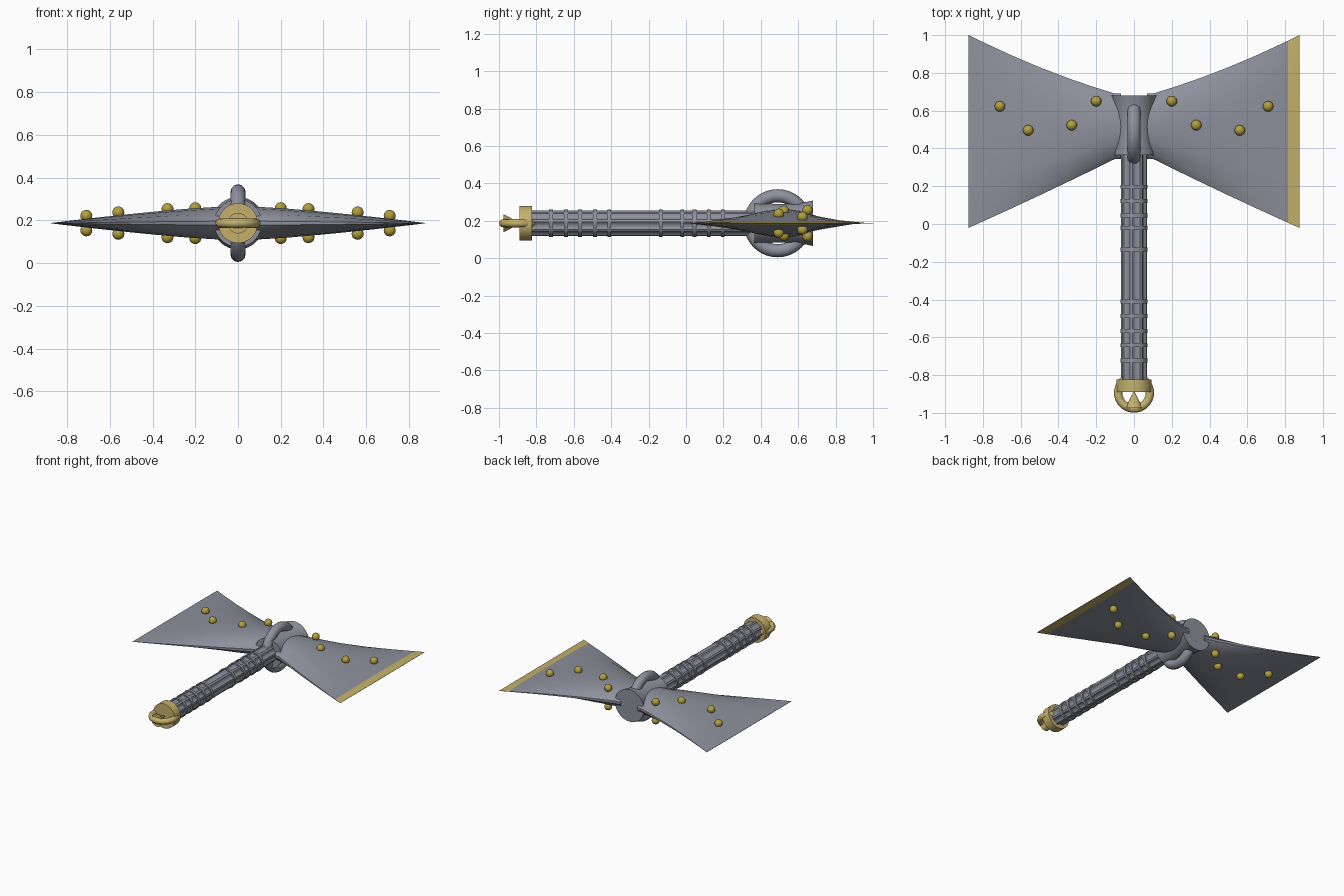
import bpy, bmesh, math
from mathutils import Vector, Matrix

if "Cube" in bpy.data.objects:
    bpy.data.objects.remove(bpy.data.objects["Cube"])

ZC = 0.187  # height of the weapon's centre plane


def material(name, rgb):
    m = bpy.data.materials.new(name)
    m.diffuse_color = (*rgb, 1)
    m.use_nodes = True
    m.node_tree.nodes["Principled BSDF"].inputs["Base Color"].default_value = m.diffuse_color
    return m


STEEL = material("steel grey", (0.27, 0.285, 0.335))
GOLD = material("pale gold", (0.56, 0.44, 0.15))
BRASS = material("deep brass", (0.45, 0.35, 0.05))


def finish(bm, name, mats, smooth=True):
    bmesh.ops.recalc_face_normals(bm, faces=bm.faces)
    me = bpy.data.meshes.new(name)
    bm.to_mesh(me)
    bm.free()
    ob = bpy.data.objects.new(name, me)
    bpy.context.collection.objects.link(ob)
    for m in mats:
        me.materials.append(m)
    if smooth:
        bpy.ops.object.select_all(action='DESELECT')
        ob.select_set(True)
        bpy.context.view_layer.objects.active = ob
        bpy.ops.object.shade_smooth_by_angle(angle=math.radians(35))
    return ob


def loft(bm, rings):
    """Skin closed rings of points and cap both ends."""
    vs = [[bm.verts.new(p) for p in r] for r in rings]
    n = len(vs[0])
    for a, b in zip(vs, vs[1:]):
        for i in range(n):
            bm.faces.new((a[i], a[(i + 1) % n], b[(i + 1) % n], b[i]))
    bm.faces.new(vs[0])
    bm.faces.new(vs[-1])


def turned(name, profile, mat, sides=24, flute=1.0, smooth=True):
    """Lathe (y, radius) pairs around the handle axis; flute shrinks every second pair of corners."""
    bm = bmesh.new()
    rings = []
    for y, r in profile:
        ring = []
        for i in range(sides):
            a = 2 * math.pi * (i + 0.5) / sides
            k = r * (flute if i % 4 > 1 else 1)
            ring.append((k * math.cos(a), y, ZC + k * math.sin(a)))
        rings.append(ring)
    loft(bm, rings)
    return finish(bm, name, [mat], smooth)


def torus(name, centre, major, minor, rot, mat):
    bpy.ops.mesh.primitive_torus_add(location=centre, rotation=rot, major_radius=major,
                                     minor_radius=minor, major_segments=40, minor_segments=12)
    ob = bpy.context.object
    ob.name = name
    ob.data.materials.append(mat)
    bpy.ops.object.shade_smooth()


# Blade: pointed-edge section, thick at the root and tapering to a line
def blade(name, side, gold_edge):
    bm = bmesh.new()
    section = [(0, 0.12), (0.08, 0.55), (0.25, 0.88), (0.42, 1), (0.58, 1),
               (0.75, 0.88), (0.92, 0.55), (1, 0.12)]
    rings = []
    for x in (0.07, 0.1, 0.22, 0.35, 0.5, 0.65, 0.815, 0.875):
        u = max(0, (x - 0.1) / 0.775)
        lo = 0.345 - 0.365 * u - 0.02 * u * (1 - u)
        hi = 0.69 + 0.31 * u - 0.08 * u * (1 - u)
        t = 0.075 * (1 - u ** 1.25) + 0.001
        top = [(side * x, lo + (hi - lo) * v, ZC + t * h) for v, h in section]
        rings.append(top + [(p[0], p[1], 2 * ZC - p[2]) for p in reversed(top)])
    loft(bm, rings)
    for f in bm.faces:
        if gold_edge and abs(f.calc_center_median().x) > 0.815:
            f.material_index = 1
    finish(bm, name, [STEEL, GOLD])


blade("right_blade", 1, True)
blade("left_blade", -1, False)

# Rivets on both faces of both blades
for x, y, h in ((0.20, 0.65, 0.07), (0.33, 0.523, 0.066), (0.56, 0.496, 0.05), (0.71, 0.623, 0.034)):
    for sx in (-1, 1):
        for sz in (-1, 1):
            bm = bmesh.new()
            bmesh.ops.create_uvsphere(bm, u_segments=16, v_segments=10, radius=0.028,
                                      matrix=Matrix.Translation(Vector((sx * x, y, ZC + sz * h))))
            finish(bm, "rivet", [BRASS])

# Head socket with flared ends, and the ring through it
turned("head_socket", [(0.365, 0.112), (0.42, 0.106), (0.52, 0.104), (0.6, 0.108),
                       (0.65, 0.116), (0.68, 0.123)], STEEL)
torus("head_ring", (0, 0.49, ZC), 0.147, 0.035, (0, math.pi / 2, 0), STEEL)

# Fluted handle with two groups of grip bands
turned("handle", [(-0.84, 0.069), (0.4, 0.069)], STEEL, sides=32, flute=0.88, smooth=False)
for y in (0.197, 0.122, 0.045, -0.02, -0.135, -0.41, -0.487, -0.567, -0.642, -0.722):
    turned("grip_band", [(y - 0.01, 0.073), (y + 0.01, 0.073)], STEEL)

# Pommel: collar, ring and small spike
turned("pommel_collar", [(-0.89, 0.093), (-0.823, 0.093)], GOLD, sides=32)
torus("pommel_ring", (0, -0.893, ZC), 0.084, 0.022, (0, 0, 0), GOLD)
turned("pommel_spike", [(-0.975, 0.048), (-0.89, 0.004)], GOLD)
